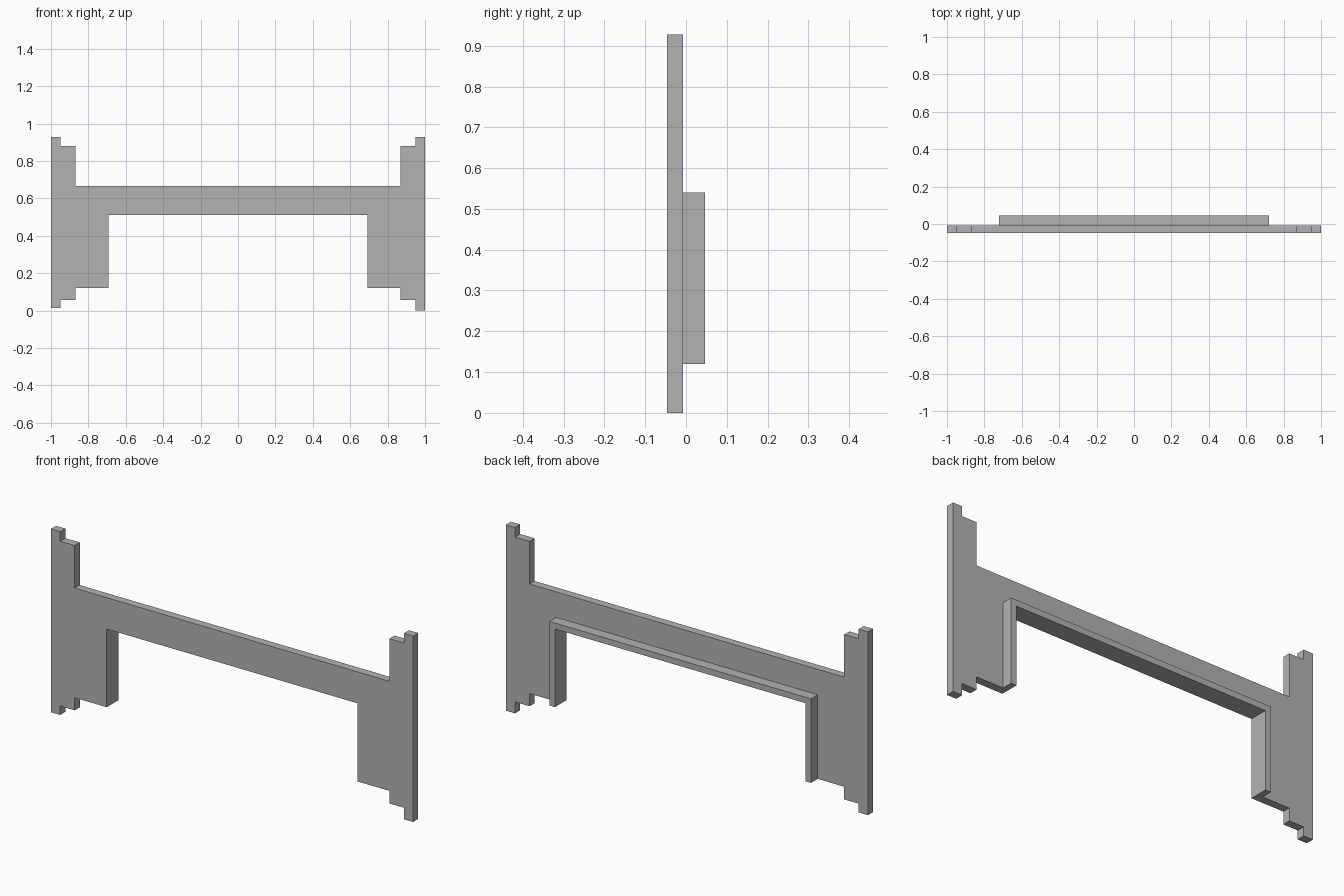
import bpy
import bmesh

cube = bpy.data.objects.get("Cube")
if cube:
    bpy.data.objects.remove(cube, do_unlink=True)

grey = bpy.data.materials.new("plain_grey")
grey.use_nodes = True
colour = (0.45, 0.45, 0.45, 1)
grey.diffuse_color = colour
grey.node_tree.nodes["Principled BSDF"].inputs["Base Color"].default_value = colour


def extrude_profile(name, points, y_front, y_back):
    """Extrude a closed x-z outline from y_front to y_back."""
    bm = bmesh.new()
    face = bm.faces.new([bm.verts.new((x, y_front, z)) for x, z in points])
    result = bmesh.ops.extrude_face_region(bm, geom=[face])
    moved = [g for g in result["geom"] if isinstance(g, bmesh.types.BMVert)]
    bmesh.ops.translate(bm, verts=moved, vec=(0, y_back - y_front, 0))
    bmesh.ops.recalc_face_normals(bm, faces=bm.faces)
    mesh = bpy.data.meshes.new(name)
    bm.to_mesh(mesh)
    bm.free()
    mesh.materials.append(grey)
    obj = bpy.data.objects.new(name, mesh)
    bpy.context.collection.objects.link(obj)
    return obj


# Shared dimensions
OPENING, OPENING_TOP, LEG_BOTTOM = 0.692, 0.51, 0.12
Y_FRONT, Y_JOIN, Y_BACK = -0.047, -0.007, 0.046


def half_outline(foot):
    """Stepped side outline, from the opening's top corner round to the beam top."""
    return [(OPENING, OPENING_TOP), (OPENING, LEG_BOTTOM), (0.869, LEG_BOTTOM),
            (0.869, 0.057), (0.949, 0.057), (0.949, foot), (1, foot),
            (1, 0.928), (0.949, 0.928), (0.949, 0.88), (0.869, 0.88), (0.869, 0.667)]


# Front panel: stepped sides joined by a beam, one foot slightly shorter
left = half_outline(0)
right = [(-x, z) for x, z in reversed(half_outline(0.013))]
extrude_profile("front_panel", left + right, Y_FRONT, Y_JOIN)

# Lining frame behind the opening
rim = 0.03
half_frame = [(OPENING, OPENING_TOP), (OPENING, LEG_BOTTOM),
              (OPENING + rim, LEG_BOTTOM), (OPENING + rim, OPENING_TOP + rim)]
frame = half_frame + [(-x, z) for x, z in reversed(half_frame)]
extrude_profile("opening_frame", frame, Y_JOIN, Y_BACK)
